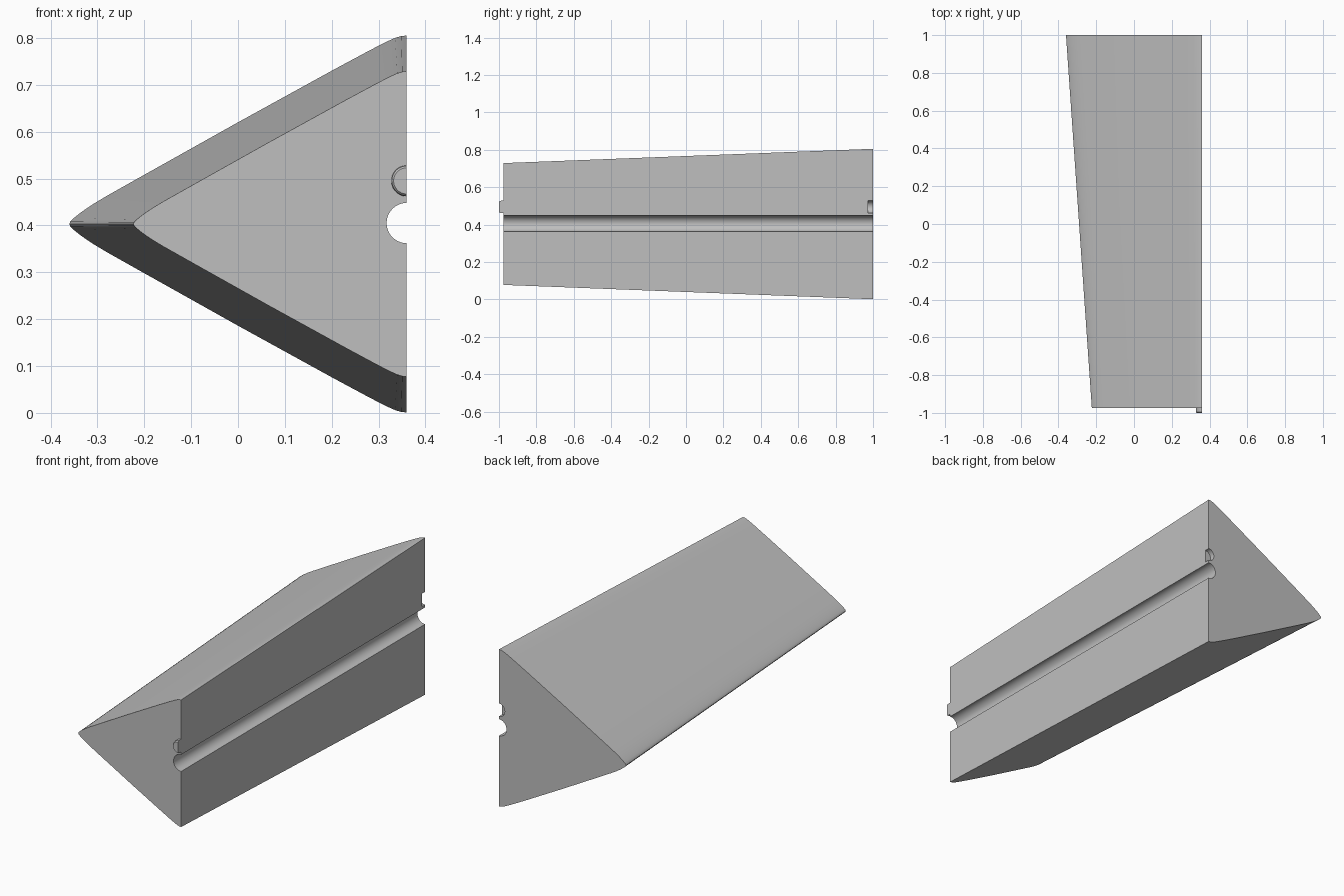
import bpy, bmesh
from math import sin, cos, pi, radians

cube = bpy.data.objects.get("Cube")
if cube:
    bpy.data.objects.remove(cube)

FLAT_X, MID_Z = 0.36, 0.403
FRONT_Y, BACK_Y = -0.975, 1.0
PEG_Z = 0.495

grey = bpy.data.materials.new("light grey")
grey.use_nodes = True
colour = (0.52, 0.52, 0.52, 1)
grey.diffuse_color = colour
grey.node_tree.nodes["Principled BSDF"].inputs["Base Color"].default_value = colour


def loft(name, rings):
    """Skin closed rings of (x, y, z) points and cap both ends."""
    bm = bmesh.new()
    loops = [[bm.verts.new(p) for p in ring] for ring in rings]
    n = len(loops[0])
    for a, b in zip(loops, loops[1:]):
        for i in range(n):
            j = (i + 1) % n
            bm.faces.new((a[i], a[j], b[j], b[i]))
    bm.faces.new(loops[0])
    bm.faces.new(loops[-1])
    bmesh.ops.recalc_face_normals(bm, faces=bm.faces)
    mesh = bpy.data.meshes.new(name)
    bm.to_mesh(mesh)
    bm.free()
    mesh.materials.append(grey)
    obj = bpy.data.objects.new(name, mesh)
    bpy.context.collection.objects.link(obj)
    return obj


def smooth(obj):
    bpy.ops.object.select_all(action="DESELECT")
    obj.select_set(True)
    bpy.context.view_layer.objects.active = obj
    bpy.ops.object.shade_smooth_by_angle(angle=radians(30))


# Upper half of the rounded wedge: depth from the flat side, height from the middle
upper = [(0, .402), (.012, .401), (.025, .397), (.045, .388), (.08, .37),
         (.16, .327), (.36, .217), (.56, .105), (.64, .06), (.665, .045),
         (.685, .032), (.7, .021), (.711, .012), (.718, .005)]
outline = upper + [(.72, 0)] + [(d, -h) for d, h in reversed(upper)]

# Round groove in the flat side, the same size along the whole length
groove = [(FLAT_X - .043 * sin(pi * i / 20), MID_Z + .002 - .043 * cos(pi * i / 20))
          for i in range(21)]


def section(y, scale):
    ring = [(FLAT_X - d * scale, y, MID_Z + h * scale) for d, h in outline]
    return ring + [(x, y, z) for x, z in groove]


body = loft("wedge_body", [section(FRONT_Y, .81), section(BACK_Y, 1)])


def half_disc(y, radius, edge=FLAT_X):
    return [(edge - radius * sin(pi * i / 20), y, PEG_Z + radius * cos(pi * i / 20))
            for i in range(21)]


# Alignment socket in the back end
cutter = loft("socket_cutter", [
    [(FLAT_X + .05, y, PEG_Z - .033)] + half_disc(y, .033)[::-1]
    + [(FLAT_X + .05, y, PEG_Z + .033)] for y in (BACK_Y - .026, BACK_Y + .05)])
cutter.hide_render = True
cutter.hide_viewport = True
cut = body.modifiers.new("socket", "BOOLEAN")
cut.operation = "DIFFERENCE"
cut.solver = "EXACT"
cut.object = cutter
bpy.context.view_layer.objects.active = body
bpy.ops.object.modifier_apply(modifier=cut.name)
bpy.data.objects.remove(cutter)
smooth(body)

# Matching half-round peg on the front end
peg = loft("alignment_peg", [half_disc(FRONT_Y + .001, .033),
                             half_disc(FRONT_Y - .02, .032),
                             half_disc(-1, .028)])
smooth(peg)
